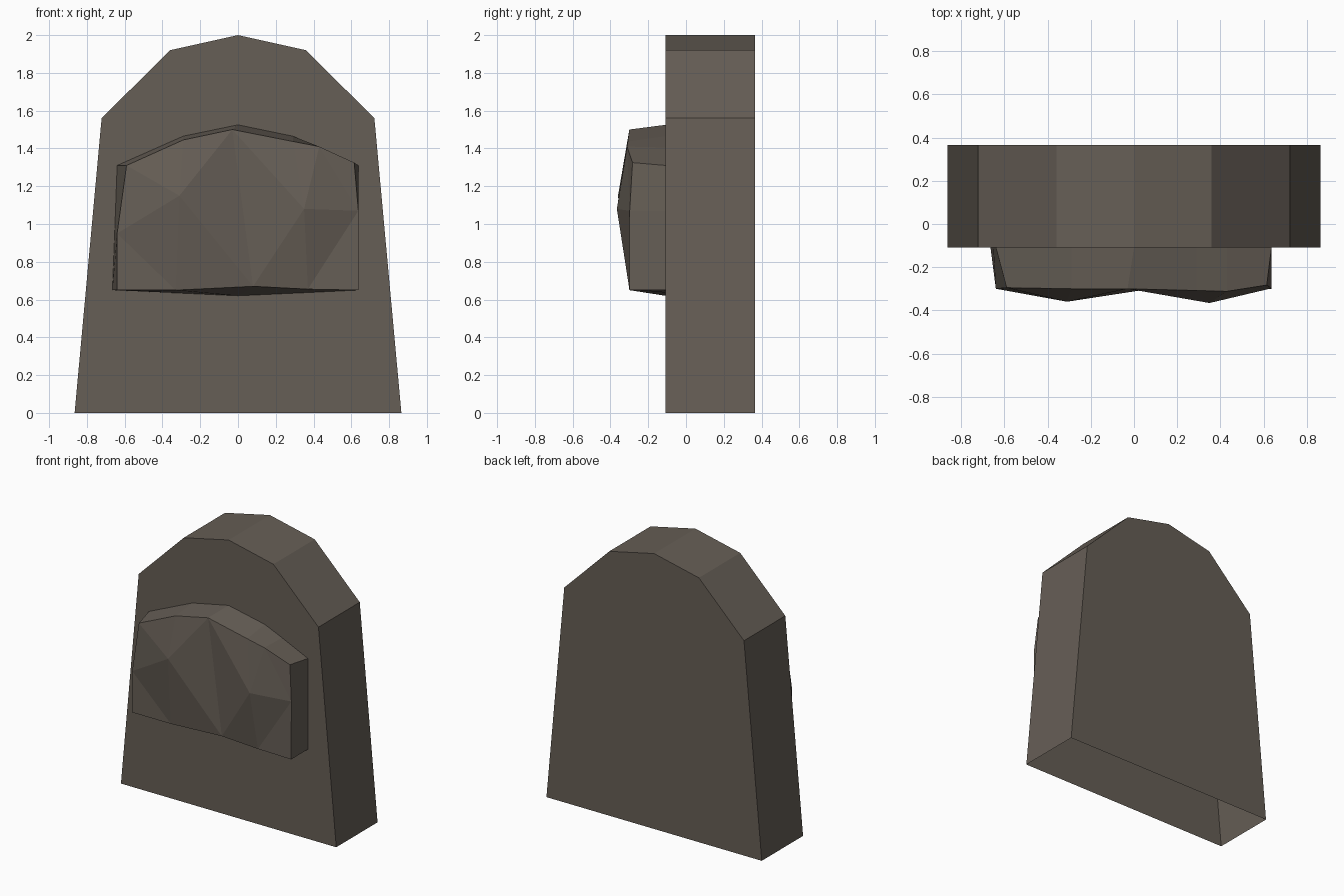
import bpy

if "Cube" in bpy.data.objects:
    bpy.data.objects.remove(bpy.data.objects["Cube"])

stone = bpy.data.materials.new("dark_stone")
stone.diffuse_color = (0.132, 0.112, 0.092, 1)
stone.use_nodes = True
stone.node_tree.nodes["Principled BSDF"].inputs["Base Color"].default_value = stone.diffuse_color


def make_object(name, verts, faces):
    mesh = bpy.data.meshes.new(name)
    mesh.from_pydata(verts, [], faces)
    mesh.materials.append(stone)
    obj = bpy.data.objects.new(name, mesh)
    bpy.context.collection.objects.link(obj)
    return obj


def walls(n, skip=()):
    """Quads joining front ring 0..n-1 to back ring n..2n-1."""
    return [(i, n + i, n + (i + 1) % n, (i + 1) % n)
            for i in range(n) if i not in skip]


FACE_Y, BACK_Y = -0.108, 0.366

# Upright slab: mirrored profile, extruded in depth, open underneath
half = [(0.865, 0), (0.722, 1.56), (0.36, 1.92)]
profile = half + [(0, 2)] + [(-x, z) for x, z in reversed(half)]
n = len(profile)
verts = [(x, y, z) for y in (FACE_Y, BACK_Y) for x, z in profile]
faces = [tuple(range(n)), tuple(reversed(range(n, 2 * n)))]
make_object("slab", verts, faces + walls(n, skip=(n - 1,)))

# Rough panel: front rim (x, y, z) with matching foot (x, z) on the slab
outline = [
    ((-0.64, -0.30, 0.65), (-0.665, 0.65)),
    ((-0.33, -0.30, 0.65), (-0.33, 0.635)),
    ((0.08, -0.30, 0.67), (0.0, 0.62)),
    ((0.37, -0.30, 0.655), (0.37, 0.637)),
    ((0.637, -0.30, 0.65), (0.637, 0.65)),
    ((0.637, -0.298, 1.07), (0.637, 1.07)),
    ((0.615, -0.283, 1.325), (0.637, 1.31)),
    ((0.43, -0.312, 1.41), (0.43, 1.405)),
    ((0.29, -0.308, 1.437), (0.29, 1.465)),
    ((-0.03, -0.30, 1.50), (0.0, 1.525)),
    ((-0.29, -0.30, 1.445), (-0.29, 1.465)),
    ((-0.59, -0.295, 1.31), (-0.64, 1.31)),
    ((-0.64, -0.30, 0.95), (-0.652, 0.98)),
]
n = len(outline)
verts = [rim for rim, _ in outline] + [(x, FACE_Y, z) for _, (x, z) in outline]
faces = walls(n) + [(12, 0, 1), (3, 4, 5), (5, 6, 7)]

# Two raised peaks, each the hub of a fan of facets
fans = [((-0.31, -0.36, 1.15), [1, 2, 9, 10, 11, 12]),
        ((0.35, -0.366, 1.08), [2, 3, 5, 7, 8, 9])]
for peak, loop in fans:
    hub = len(verts)
    verts.append(peak)
    faces += [(hub, a, b) for a, b in zip(loop, loop[1:] + loop[:1])]
make_object("rough_panel", verts, faces)
